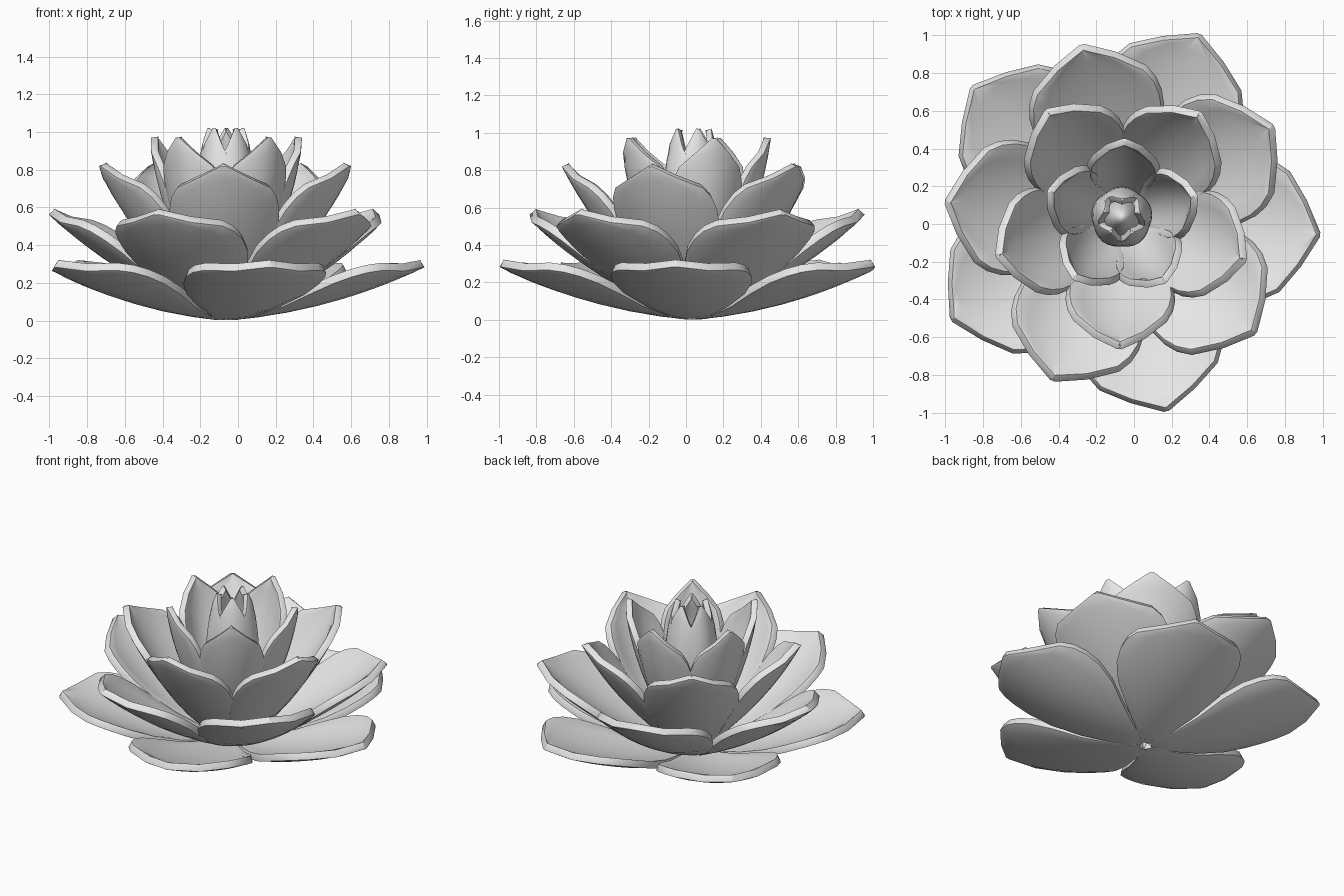
import bpy, math
from mathutils import Vector, Matrix

cube = bpy.data.objects.get("Cube")
if cube:
    bpy.data.objects.remove(cube, do_unlink=True)

CENTRE = Vector((-0.065, 0.035, 0.022))

mat = bpy.data.materials.new("soft grey")
mat.use_nodes = True
grey = (0.8, 0.8, 0.8, 1)
mat.diffuse_color = grey
mat.node_tree.nodes["Principled BSDF"].inputs["Base Color"].default_value = grey

# Petal outline: distance along the petal, share of full half width
OUTLINE = [(0.03, 0.13), (0.15, 0.3), (0.3, 0.58), (0.45, 0.85), (0.58, 0.98),
           (0.68, 1.0), (0.76, 0.96), (0.83, 0.85), (0.92, 0.46), (1.0, 0.02)]
ACROSS = 8


def finish(obj):
    obj.data.materials.append(mat)
    bpy.ops.object.select_all(action='DESELECT')
    obj.select_set(True)
    bpy.context.view_layer.objects.active = obj
    bpy.ops.object.shade_smooth_by_angle(angle=math.radians(40))


def petal_mesh(name, reach, height, half_width, sag, cup):
    """Cupped, pointed petal that leans along +x."""
    along = Vector((reach, 0, height))
    inward = Vector((-height, 0, reach)).normalized()
    verts, faces = [], []
    for t, w in OUTLINE:
        for i in range(ACROSS + 1):
            s = 2 * i / ACROSS - 1
            lift = cup * w * w * s * s - 4 * sag * t * (1 - t)
            verts.append(along * t + inward * lift + Vector((0, s * w * half_width, 0)))
    n = ACROSS + 1
    for r in range(len(OUTLINE) - 1):
        for c in range(ACROSS):
            a = r * n + c
            faces.append((a, a + n, a + n + 1, a + 1))
    mesh = bpy.data.meshes.new(name)
    mesh.from_pydata(verts, [], faces)
    return mesh


def petal_ring(name, first_angle, reach, height, half_width, sag, cup, thick):
    for k in range(5):
        mesh = petal_mesh(name, reach, height, half_width, sag, cup)
        obj = bpy.data.objects.new(f"{name}_{k + 1}", mesh)
        bpy.context.collection.objects.link(obj)
        turn = Matrix.Rotation(math.radians(first_angle + 72 * k), 4, 'Z')
        obj.matrix_world = Matrix.Translation(CENTRE) @ turn
        solid = obj.modifiers.new("thickness", 'SOLIDIFY')
        solid.thickness = thick
        solid.offset = 0
        rim = obj.modifiers.new("rounded_rim", 'BEVEL')
        rim.width = thick * 0.35
        rim.segments = 2
        rim.limit_method = 'ANGLE'
        rim.angle_limit = math.radians(50)
        finish(obj)


# Rings of petals from the outermost to the closed bud
petal_ring("outer_petal", -5, 1.045, 0.28, 0.37, 0.05, 0.085, 0.045)
petal_ring("lower_petal", 31, 0.925, 0.555, 0.35, 0.055, 0.1, 0.045)
petal_ring("middle_petal", 53, 0.68, 0.805, 0.28, 0.06, 0.1, 0.042)
petal_ring("upper_petal", 16, 0.4, 0.95, 0.185, 0.07, 0.09, 0.038)
petal_ring("bud_petal", 16, 0.085, 0.995, 0.105, 0.1, 0.06, 0.035)

# Rounded heart inside the bud
bpy.ops.mesh.primitive_uv_sphere_add(segments=24, ring_count=16, radius=1)
core = bpy.context.object
core.name = "bud_core"
core.scale = (0.1, 0.1, 0.38)
core.location = CENTRE + Vector((0, 0, 0.45))
finish(core)
